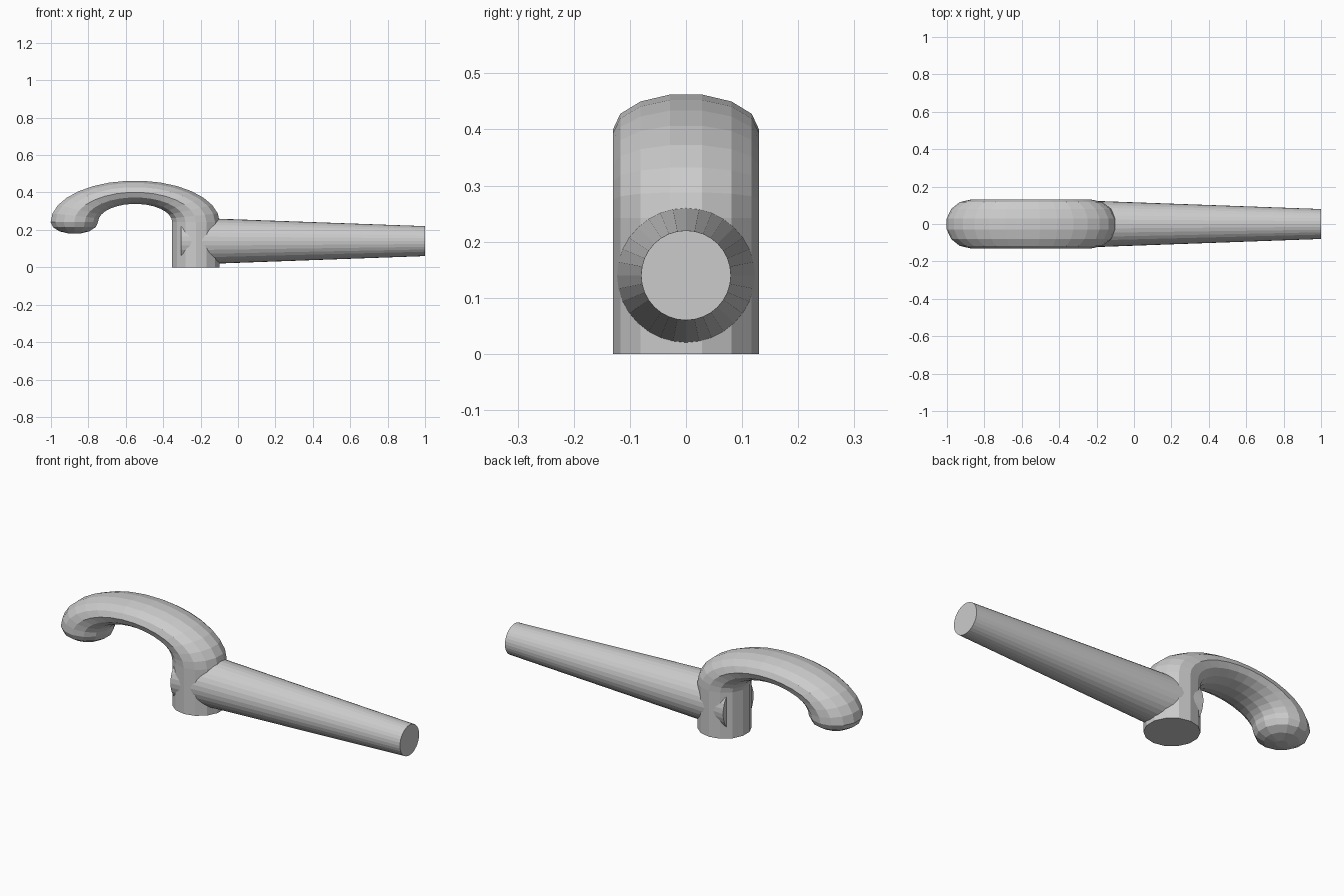
import bpy
import bmesh
from math import sin, cos, pi
from mathutils import Vector

cube = bpy.data.objects.get("Cube")
if cube:
    bpy.data.objects.remove(cube, do_unlink=True)

grey = bpy.data.materials.new("plain grey")
grey.use_nodes = True
grey.diffuse_color = (0.6, 0.6, 0.6, 1)
grey.node_tree.nodes["Principled BSDF"].inputs["Base Color"].default_value = (0.6, 0.6, 0.6, 1)


def loft(name, rings):
    """Skin a list of point rings into a closed solid."""
    bm = bmesh.new()
    loops = [[bm.verts.new(p) for p in ring] for ring in rings]
    n = len(loops[0])
    for a, b in zip(loops, loops[1:]):
        for i in range(n):
            j = (i + 1) % n
            bm.faces.new((a[i], a[j], b[j], b[i]))
    bm.faces.new(loops[0])
    bm.faces.new(loops[-1])
    bmesh.ops.recalc_face_normals(bm, faces=bm.faces)
    mesh = bpy.data.meshes.new(name)
    bm.to_mesh(mesh)
    bm.free()
    mesh.materials.append(grey)
    obj = bpy.data.objects.new(name, mesh)
    bpy.context.collection.objects.link(obj)
    return obj


def ring(centre, u, v, radius, sides):
    """Circle of points in the plane of u and v, starting on u."""
    return [Vector(centre) + radius * (u * cos(2 * pi * i / sides) + v * sin(2 * pi * i / sides))
            for i in range(sides)]


X, Y, Z = Vector((1, 0, 0)), Vector((0, 1, 0)), Vector((0, 0, 1))
SIDES, TUBE = 14, 0.13
BEND, BASE, SQUASH = 0.325, 0.242, 0.49
MID_X = -0.55
post_x, tip_x = MID_X + BEND, MID_X - BEND

# Upright post
loft("post", [ring((post_x, 0, z), Y, X, TUBE, SIDES) for z in (0, BASE)])

# Flattened arch, ending in a rounded tip
rings = []
SEGMENTS = 15
for k in range(SEGMENTS + 1):
    t = pi * k / SEGMENTS
    out = Vector((cos(t), 0, SQUASH * sin(t)))
    rings.append(ring(Vector((MID_X, 0, BASE)) + BEND * out, Y, out, TUBE, SIDES))
for k in (1, 2, 3):
    a = 2 * pi * k / SIDES
    rings.append(ring((tip_x, 0, BASE - TUBE * SQUASH * sin(a)), Y, -X, TUBE * cos(a), SIDES))
loft("arched_hook", rings)

# Tapered handle running through the post
loft("handle", [ring((-0.305, 0, 0.14), Y, Z, 0.127, 32),
                ring((1, 0, 0.14), Y, Z, 0.08, 32)])
